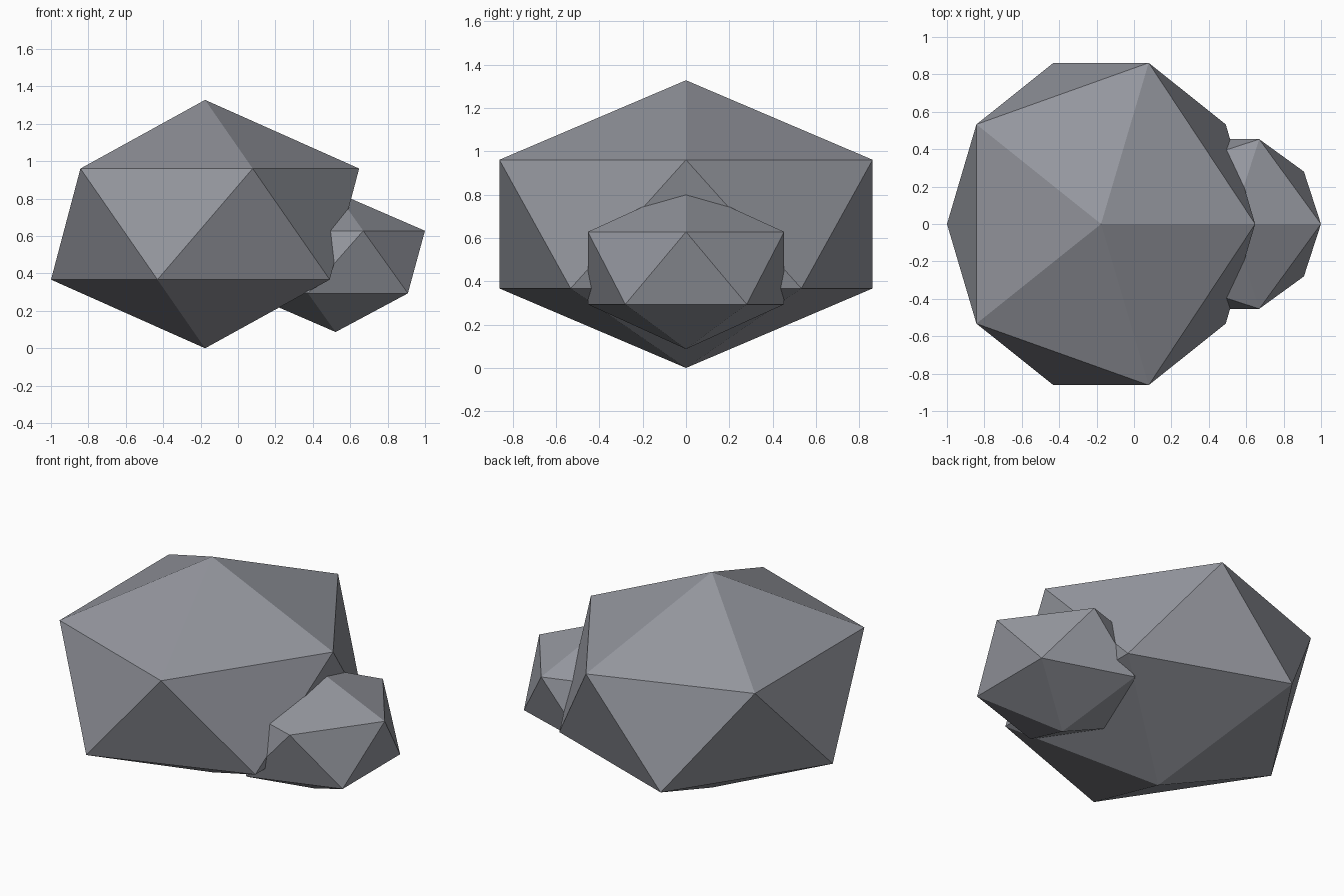
import bpy

if "Cube" in bpy.data.objects:
    bpy.data.objects.remove(bpy.data.objects["Cube"])

# Dark slate grey stone
stone = bpy.data.materials.new("stone")
stone.diffuse_color = (0.295, 0.305, 0.34, 1)
stone.use_nodes = True
stone.node_tree.nodes["Principled BSDF"].inputs["Base Color"].default_value = stone.diffuse_color


def rock(name, center, radii):
    """Flat-shaded icosahedron stretched along each axis."""
    bpy.ops.mesh.primitive_ico_sphere_add(subdivisions=1, radius=1, location=center)
    obj = bpy.context.object
    obj.name = name
    obj.scale = radii
    bpy.ops.object.transform_apply(location=False, rotation=False, scale=True)
    bpy.ops.object.shade_flat()
    obj.data.materials.append(stone)
    return obj


# Main boulder
rock("large_rock", (-0.176, 0, 0.664), (0.921, 1.013, 0.664))

# Smaller stone sunk into its right side
rock("small_rock", (0.522, 0, 0.461), (0.534, 0.533, 0.374))
